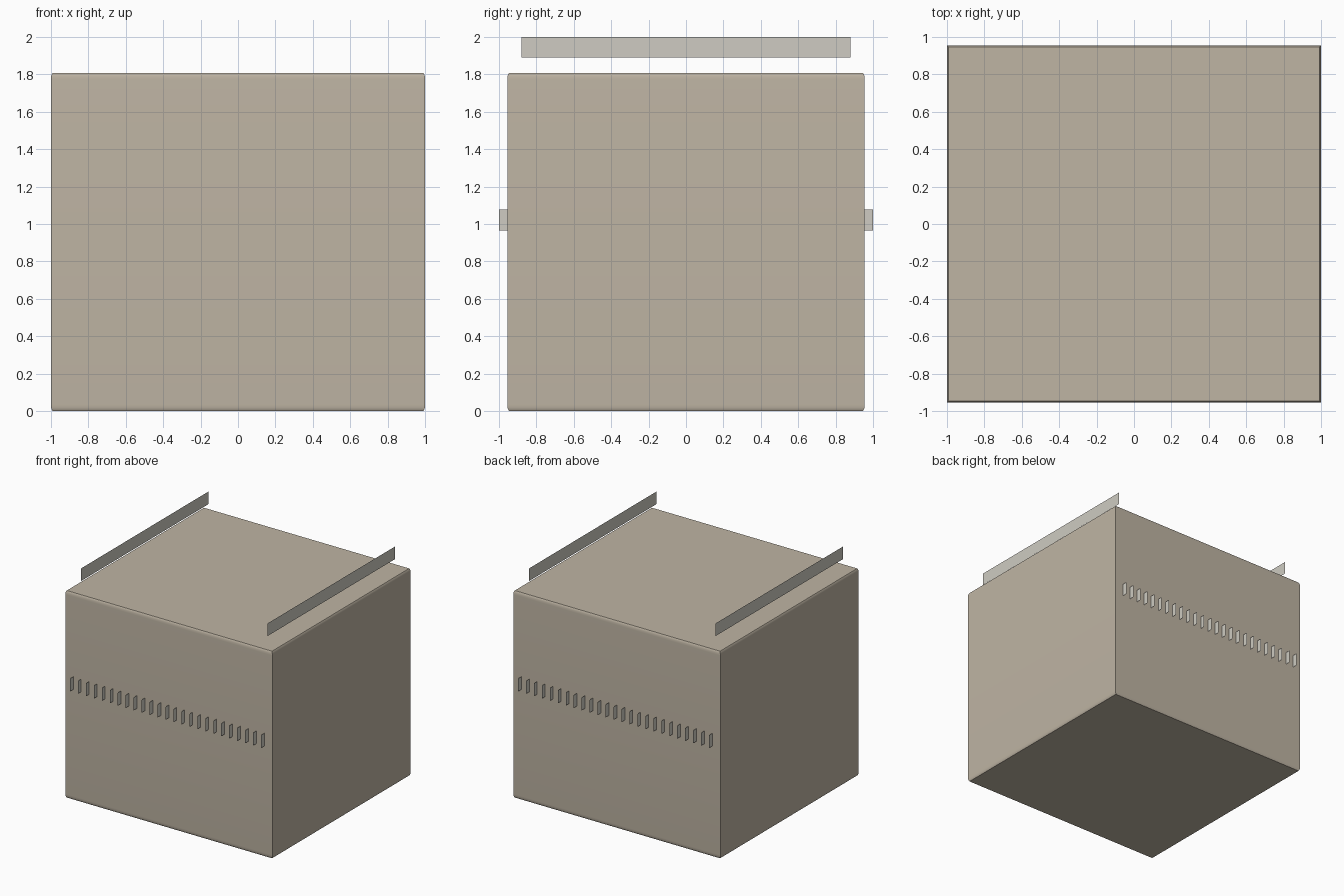
import bpy, bmesh

if "Cube" in bpy.data.objects:
    bpy.data.objects.remove(bpy.data.objects["Cube"])

def make(name, bm, color):
    mesh = bpy.data.meshes.new(name)
    bm.to_mesh(mesh)
    bm.free()
    ob = bpy.data.objects.new(name, mesh)
    bpy.context.collection.objects.link(ob)
    mat = bpy.data.materials.get(color[0]) or bpy.data.materials.new(color[0])
    mat.diffuse_color = color[1]
    mat.use_nodes = True
    mat.node_tree.nodes["Principled BSDF"].inputs["Base Color"].default_value = mat.diffuse_color
    mesh.materials.append(mat)
    return ob

TAN = ("tan", (0.52, 0.46, 0.37, 1))
PALE = ("pale_grey", (0.62, 0.60, 0.54, 1))

# Main block: stacked rectangles with softly eased top and bottom rims
HX, HY, H = 1.0, 0.955, 1.808
rim = [(0.0, 0.009), (0.008, 0.004), (0.018, 0.001), (0.034, 0.0)]
levels = rim + [(H - z, i) for z, i in reversed(rim)]
bm = bmesh.new()
rings = [[bm.verts.new((sx * (HX - i), sy * (HY - i), z))
          for sx, sy in ((-1, -1), (1, -1), (1, 1), (-1, 1))] for z, i in levels]
for a, b in zip(rings, rings[1:]):
    for k in range(4):
        n = (k + 1) % 4
        bm.faces.new((a[k], a[n], b[n], b[k]))
bm.faces.new(rings[0][::-1])
bm.faces.new(rings[-1])
body = make("main_block", bm, TAN)
bpy.context.view_layer.objects.active = body
body.select_set(True)
bpy.ops.object.shade_smooth_by_angle(angle=0.7)

# Thin upright sheet lying in a plane of constant x
def sheet(bm, x, y0, y1, z0, z1):
    bm.faces.new([bm.verts.new((x, y, z)) for y, z in
                  ((y0, z0), (y1, z0), (y1, z1), (y0, z1))])

# Two strips floating above the top
bm = bmesh.new()
for x in (-0.9, 0.9):
    sheet(bm, x, -0.88, 0.88, 1.89, 2.0)
make("top_strips", bm, PALE)

# Rows of small fins on front and back
for name, s in (("front_fins", -1), ("back_fins", 1)):
    bm = bmesh.new()
    for k in range(25):
        sheet(bm, -0.923 + k * 0.0769, s * 0.953, s * 1.0, 0.965, 1.077)
    make(name, bm, PALE)
